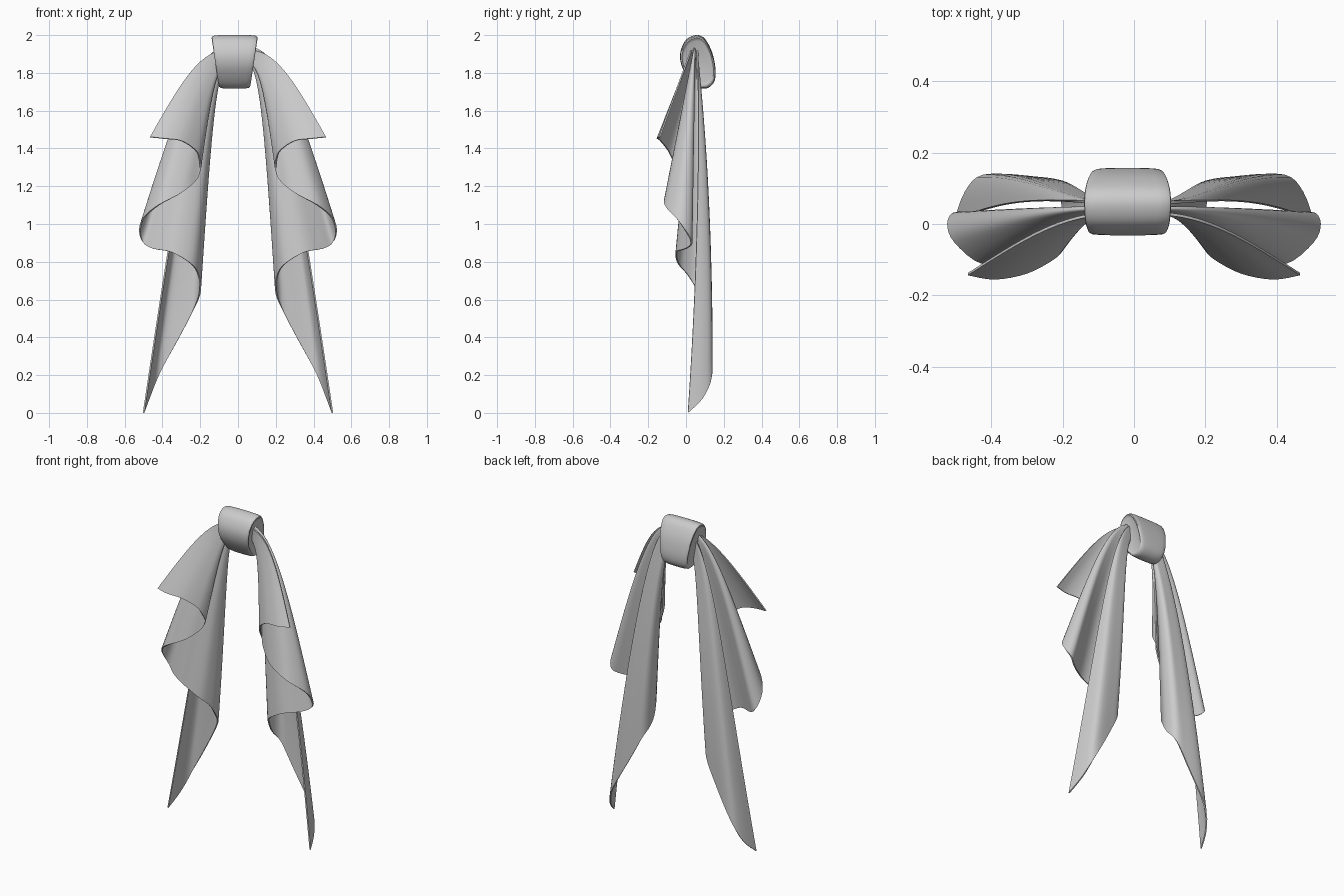
import bpy
import bmesh
from mathutils import Vector

cube = bpy.data.objects.get("Cube")
if cube:
    bpy.data.objects.remove(cube, do_unlink=True)

grey = bpy.data.materials.new("cloth grey")
grey.use_nodes = True
colour = (0.6, 0.6, 0.6, 1)
grey.diffuse_color = colour
grey.node_tree.nodes["Principled BSDF"].inputs["Base Color"].default_value = colour


def smooth_path(points, steps, closed=False):
    """Catmull-Rom curve through the points."""
    pts = [Vector(p) for p in points]
    n = len(pts)

    def at(i):
        return pts[i % n] if closed else pts[max(0, min(n - 1, i))]

    out = []
    for i in range(n if closed else n - 1):
        a, b, c, d = (at(i + k) for k in (-1, 0, 1, 2))
        for s in range(steps):
            t = s / steps
            out.append(0.5 * (2 * b + (c - a) * t + (2 * a - 5 * b + 4 * c - d) * t ** 2
                              + (3 * b - a - 3 * c + d) * t ** 3))
    if not closed:
        out.append(pts[-1])
    return out


def bezier(a, b, c, d, steps):
    """Points along a cubic curve."""
    return [(1 - t) ** 3 * a + 3 * t * (1 - t) ** 2 * b + 3 * t * t * (1 - t) * c + t ** 3 * d
            for t in (k / steps for k in range(steps + 1))]


def loft(name, rows, closed=False, caps=False):
    """Skin a list of equally long point rows."""
    bm = bmesh.new()
    grid = [[bm.verts.new(p) for p in row] for row in rows]
    count = len(grid[0])
    for r0, r1 in zip(grid, grid[1:]):
        for j in range(count if closed else count - 1):
            k = (j + 1) % count
            bm.faces.new((r0[j], r0[k], r1[k], r1[j]))
    if caps:
        bm.faces.new(grid[0])
        bm.faces.new(grid[-1])
    bmesh.ops.recalc_face_normals(bm, faces=bm.faces)
    mesh = bpy.data.meshes.new(name)
    bm.to_mesh(mesh)
    bm.free()
    mesh.materials.append(grey)
    obj = bpy.data.objects.new(name, mesh)
    bpy.context.collection.objects.link(obj)
    return obj


def finish(obj):
    """Apply modifiers and shade."""
    bpy.ops.object.select_all(action='DESELECT')
    obj.select_set(True)
    bpy.context.view_layer.objects.active = obj
    bpy.ops.object.convert(target='MESH')
    bpy.ops.object.shade_smooth_by_angle(angle=0.75)


# Ribbon tails: ribs arch over a shoulder beside the knot and fan out to a folded hem
hem = [
    (.465, -.14, 1.46), (.39, -.152, 1.452), (.3, -.135, 1.44), (.225, -.095, 1.39),
    (.203, -.07, 1.34), (.2, -.045, 1.29), (.22, -.055, 1.235), (.3, -.1, 1.165),
    (.42, -.11, 1.1), (.5, -.05, 1.03), (.52, 0, .96), (.5, .03, .9), (.45, 0, .87),
    (.35, -.05, .85), (.25, -.04, .79), (.21, .01, .73), (.2, .06, .65), (.225, .115, .57),
    (.3, .13, .42), (.42, .135, .2), (.47, .09, .08), (.5, .01, 0),
]
ends = smooth_path(hem, 4)
ribs = []
for i, end in enumerate(ends):
    along = i / (len(ends) - 1)
    spread = (end.x - .2) / .3
    root = Vector((.05, .03 + .03 * along, 1.85 + .08 * spread))
    shoulder = Vector((.12 + .09 * spread, root.y, root.z + .01))
    bend = shoulder.lerp(end, .35 + .05 * spread)
    bend.y += .05 * max(0, min(1, (.75 - end.z) / .2))
    ribs.append(bezier(root, shoulder, bend, end, 24))

tails = loft("ribbon_tails", ribs)
mirror = tails.modifiers.new("Mirror", 'MIRROR')
mirror.use_mirror_merge = False
solid = tails.modifiers.new("Thickness", 'SOLIDIFY')
solid.thickness = .008
solid.offset = 0
finish(tails)

# Knot: a leaning oval band, wider at the top, with rounded rims and slightly sunken ends
oval = smooth_path([
    (.05, 2.0), (0, 1.975), (-.03, 1.91), (-.024, 1.84), (.015, 1.77), (.06, 1.725),
    (.11, 1.718), (.148, 1.75), (.157, 1.81), (.144, 1.89), (.12, 1.95), (.09, 1.99)], 4, closed=True)
centre = Vector((.06, 1.86))
half = [(.94, .78), (.96, .82), (1, .88), (.98, .93), (.9, .97), (.7, .99), (.35, 1)]
stations = [(-u, s) for u, s in half] + [(0, 1)] + half[::-1]
rings = []
for u, scale in stations:
    ring = []
    for p in oval:
        q = centre + (p - centre) * scale
        ring.append((-.018 + u * (.082 + .15 * (q.y - 1.72)), q.x, q.y))
    rings.append(ring)
finish(loft("knot", rings, closed=True, caps=True))
